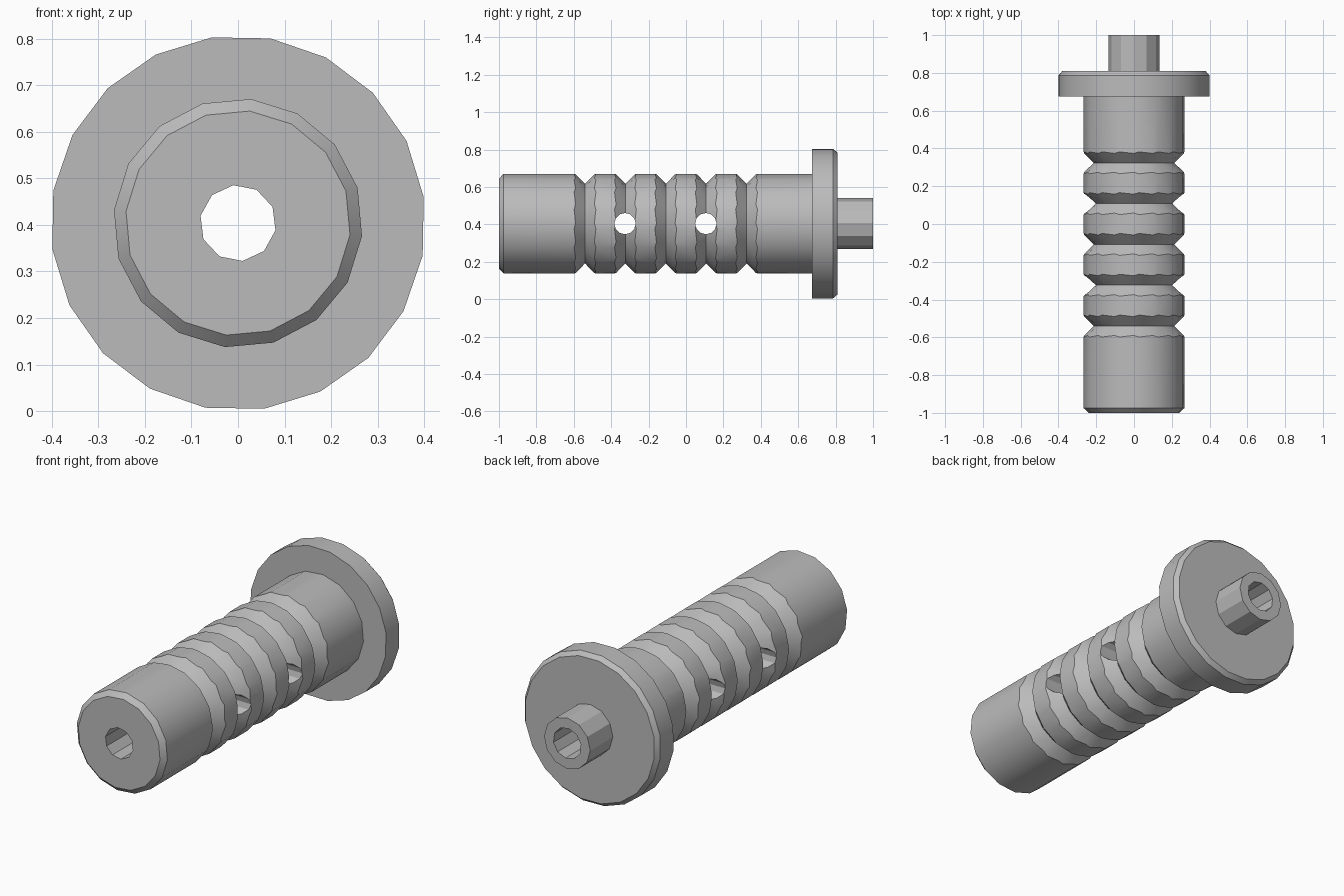
import bpy, bmesh, math

cube = bpy.data.objects.get("Cube")
if cube:
    bpy.data.objects.remove(cube, do_unlink=True)

AXIS_Z = 0.404

steel = bpy.data.materials.new("grey steel")
steel.use_nodes = True
steel.diffuse_color = (0.5, 0.5, 0.5, 1)
steel.node_tree.nodes["Principled BSDF"].inputs["Base Color"].default_value = (0.5, 0.5, 0.5, 1)


def lathe(name, profile, sides, start, ring=False):
    """Spin (radius, y) points round the long axis; ring closes the profile on itself."""
    bm = bmesh.new()
    loops = []
    for r, y in profile:
        loop = []
        for i in range(sides):
            a = math.radians(start + 360 * i / sides)
            loop.append(bm.verts.new((r * math.cos(a), y, AXIS_Z + r * math.sin(a))))
        loops.append(loop)
    pairs = list(zip(loops, loops[1:]))
    if ring:
        pairs.append((loops[-1], loops[0]))
    else:
        bm.faces.new(loops[0])
        bm.faces.new(loops[-1])
    for a, b in pairs:
        for i in range(sides):
            j = (i + 1) % sides
            bm.faces.new((a[i], a[j], b[j], b[i]))
    bmesh.ops.recalc_face_normals(bm, faces=bm.faces)
    mesh = bpy.data.meshes.new(name)
    bm.to_mesh(mesh)
    bm.free()
    mesh.materials.append(steel)
    obj = bpy.data.objects.new(name, mesh)
    bpy.context.collection.objects.link(obj)
    return obj


def cut(obj, cutters):
    bpy.ops.object.select_all(action="DESELECT")
    bpy.context.view_layer.objects.active = obj
    obj.select_set(True)
    for c in cutters:
        c.hide_render = True
        mod = obj.modifiers.new("cut", "BOOLEAN")
        mod.operation = "DIFFERENCE"
        mod.solver = "EXACT"
        mod.object = c
        bpy.ops.object.modifier_apply(modifier=mod.name)
    bpy.ops.object.shade_smooth_by_angle(angle=math.radians(28))


# Main parts along the axis
body = lathe("body", [(0.242, -1), (0.268, -0.975), (0.268, 0.675)], 16, 16.5)
flange = lathe("flange", [(0.403, 0.675), (0.403, 0.787), (0.383, 0.81)], 20, 8)
stub = lathe("rear_stub", [(0.136, 0.81), (0.136, 1)], 12, 1)

# Bore cutter runs through every part
bore = lathe("bore_cutter", [(0.082, -1.2), (0.082, 1.2)], 10, 25)

# V-shaped ring cutters for the five grooves
grooves = []
for k in range(5):
    y = -0.54 + 0.216 * k
    grooves.append(lathe("groove_cutter", [(0.213, y), (0.333, y - 0.118), (0.333, y + 0.118)],
                         16, 23, ring=True))

# Cross holes through the sides
holes = []
for y in (-0.326, 0.106):
    bpy.ops.mesh.primitive_cylinder_add(vertices=12, radius=0.057, depth=1,
                                        location=(0, y, AXIS_Z), rotation=(0, math.pi / 2, 0))
    holes.append(bpy.context.object)
    holes[-1].name = "hole_cutter"
    holes[-1].data.materials.append(steel)

cut(body, grooves + [bore] + holes)
cut(flange, [bore])
cut(stub, [bore])

for c in grooves + holes + [bore]:
    bpy.data.objects.remove(c, do_unlink=True)
